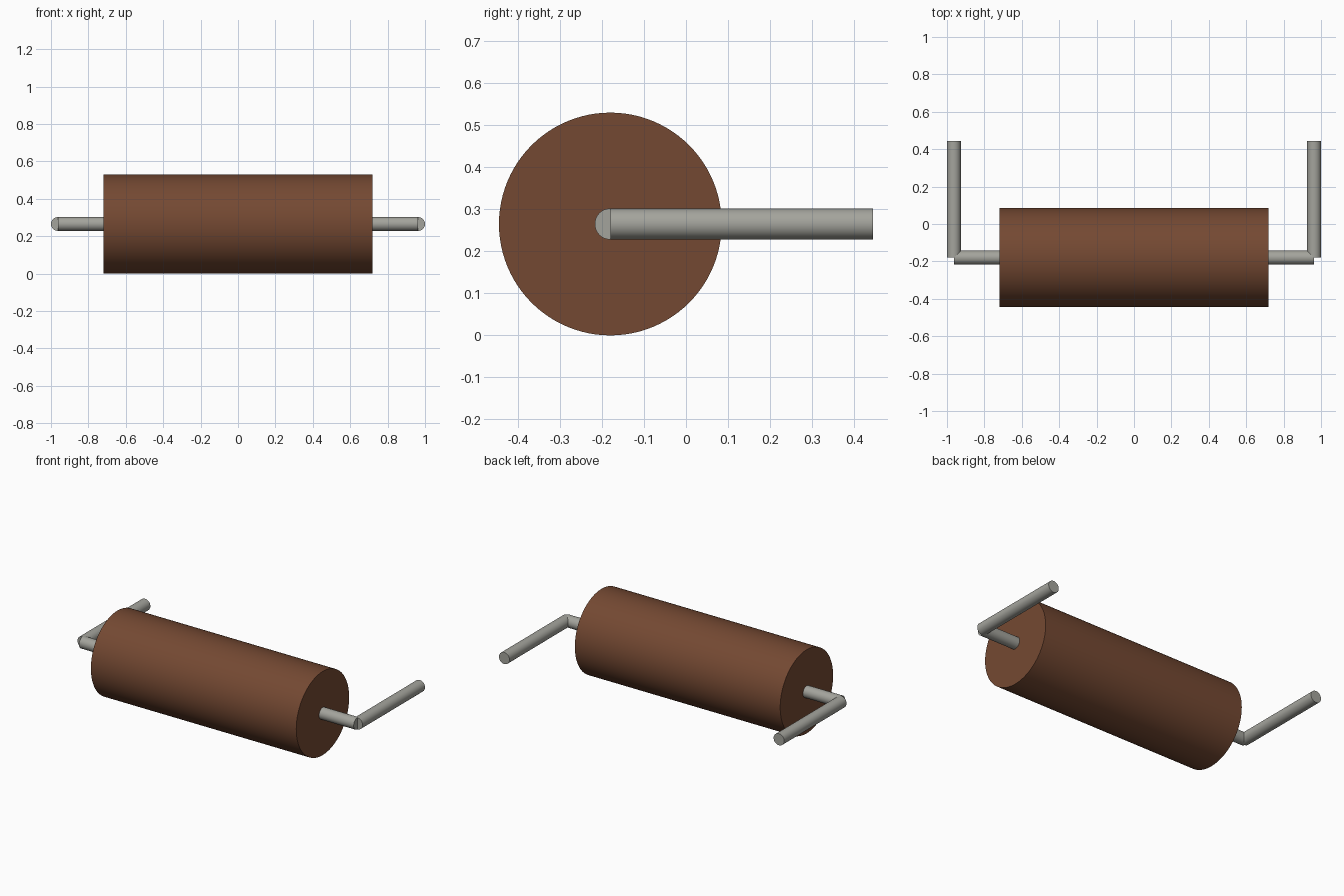
import bpy
import math
from mathutils import Vector

cube = bpy.data.objects.get("Cube")
if cube:
    bpy.data.objects.remove(cube, do_unlink=True)


def make_material(name, color):
    mat = bpy.data.materials.new(name)
    mat.use_nodes = True
    mat.diffuse_color = (*color, 1)
    mat.node_tree.nodes["Principled BSDF"].inputs["Base Color"].default_value = (*color, 1)
    return mat


brown = make_material("brown", (0.175, 0.066, 0.032))
steel = make_material("steel grey", (0.37, 0.37, 0.335))


def rod(name, start, end, radius, sides, mat):
    """Capped cylinder running from start to end."""
    start, end = Vector(start), Vector(end)
    axis = end - start
    bpy.ops.mesh.primitive_cylinder_add(
        vertices=sides, radius=radius, depth=axis.length,
        location=(start + end) / 2,
        rotation=axis.to_track_quat('Z', 'Y').to_euler())
    obj = bpy.context.object
    obj.name = name
    obj.data.materials.append(mat)
    bpy.ops.object.shade_smooth_by_angle(angle=math.radians(30))
    return obj


Y, Z = -0.18, 0.265       # roller axis
ROLLER_R, ROD_R = 0.265, 0.037
ARM_X = 1 - ROD_R

# Roller drum
rod("roller", (-0.72, Y, Z), (0.72, Y, Z), ROLLER_R, 96, brown)

# Axle through the drum
rod("axle", (-ARM_X, Y, Z), (ARM_X, Y, Z), ROD_R, 48, steel)

# Arms reaching back from each end of the axle
for side, sx in (("left", 1), ("right", -1)):
    rod(side + "_arm", (sx * ARM_X, Y, Z), (sx * ARM_X, 0.445, Z), ROD_R, 48, steel)
